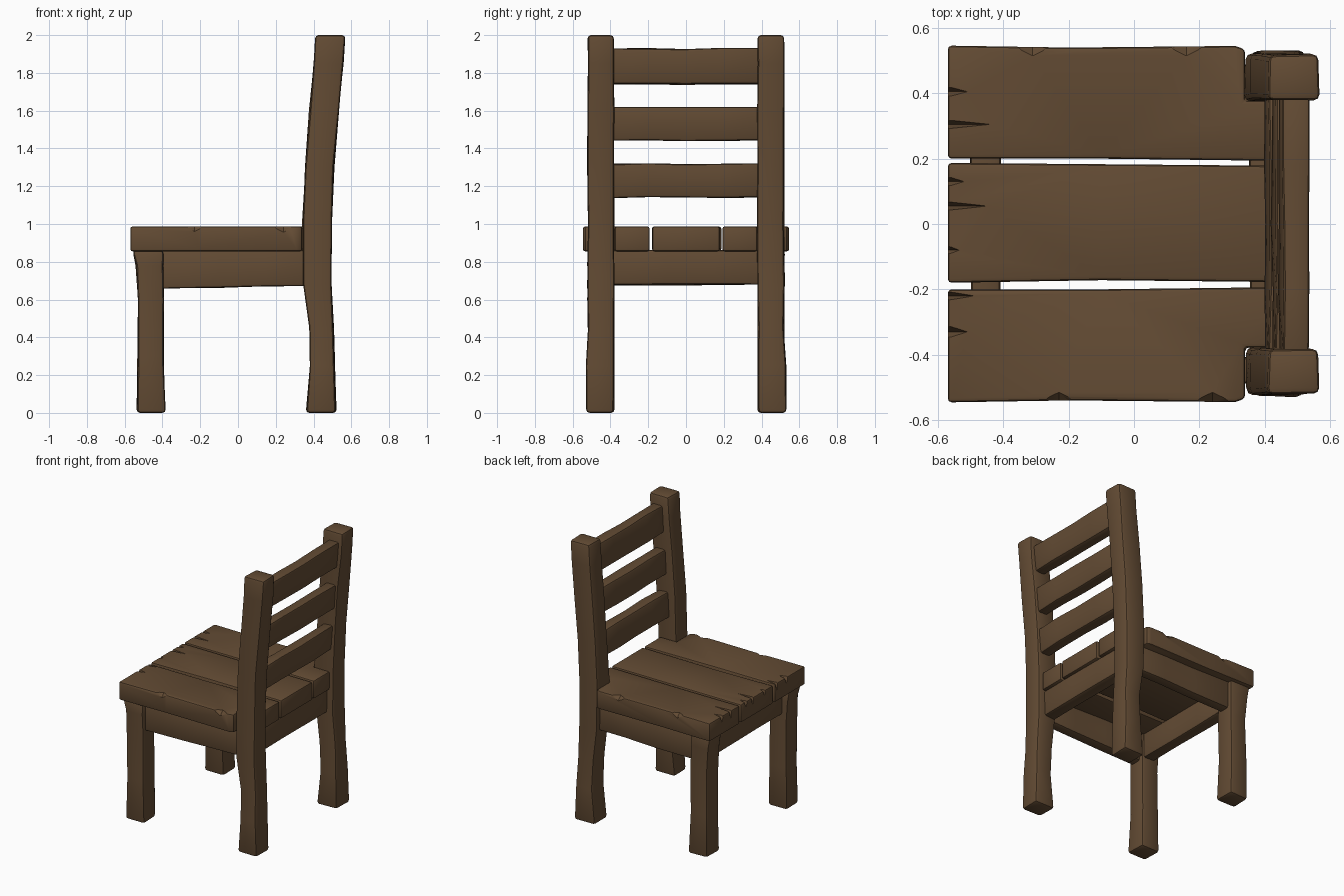
import bpy, bmesh, random
from mathutils import Vector

random.seed(4)
cube = bpy.data.objects.get("Cube")
if cube:
    bpy.data.objects.remove(cube)

wood = bpy.data.materials.new("brown wood")
wood.use_nodes = True
COLOR = (0.125, 0.071, 0.034, 1)
wood.diffuse_color = COLOR
wood.node_tree.nodes["Principled BSDF"].inputs["Base Color"].default_value = COLOR


def add_object(name, bm):
    bmesh.ops.recalc_face_normals(bm, faces=bm.faces)
    mesh = bpy.data.meshes.new(name)
    bm.to_mesh(mesh)
    bm.free()
    obj = bpy.data.objects.new(name, mesh)
    bpy.context.collection.objects.link(obj)
    mesh.materials.append(wood)
    return obj


def apply(obj, mod):
    bpy.ops.object.select_all(action="DESELECT")
    obj.select_set(True)
    bpy.context.view_layer.objects.active = obj
    bpy.ops.object.modifier_apply(modifier=mod.name)


def loft(name, rings, bevel=0.014):
    """Skin matching outlines, cap both ends and soften the edges."""
    bm = bmesh.new()
    loops = [[bm.verts.new(p) for p in ring] for ring in rings]
    n = len(loops[0])
    for a, b in zip(loops, loops[1:]):
        for i in range(n):
            j = (i + 1) % n
            bm.faces.new((a[i], a[j], b[j], b[i]))
    bm.faces.new(loops[0])
    bm.faces.new(loops[-1])
    obj = add_object(name, bm)
    mod = obj.modifiers.new("worn edges", "BEVEL")
    mod.width, mod.segments = bevel, 2
    mod.limit_method, mod.angle_limit = "ANGLE", 0.6
    apply(obj, mod)
    return obj


def wobble(amount=0.004):
    return random.uniform(-amount, amount)


def rect(axis, t, a0, a1, b0, b1):
    """Rectangle across an axis, its corners a little uneven."""
    ring = []
    for a, b in ((a0, b0), (a1, b0), (a1, b1), (a0, b1)):
        p = [a + wobble(), b + wobble()]
        p.insert(axis, t)
        ring.append(Vector(p))
    return ring


def chip(obj, base, along, inward, down=0.07):
    """Carve a wedge-shaped split into an edge."""
    base, along, inward = Vector(base), Vector(along), Vector(inward)
    out = base - inward.normalized() * 0.02 + Vector((0, 0, 0.01))
    bm = bmesh.new()
    pts = (out - along, out + along, out - Vector((0, 0, down)), base + inward)
    v = [bm.verts.new(p) for p in pts]
    for f in ((0, 1, 2), (0, 1, 3), (1, 2, 3), (0, 2, 3)):
        bm.faces.new([v[i] for i in f])
    cutter = add_object("split_cutter", bm)
    cutter.hide_render = True
    mod = obj.modifiers.new("split", "BOOLEAN")
    mod.operation, mod.solver, mod.object = "DIFFERENCE", "EXACT", cutter
    apply(obj, mod)
    bpy.data.objects.remove(cutter)


parts = []

# Curved back posts, straight front legs and side aprons
POST = [(0, .36, .52), (.25, .382, .512), (.45, .375, .505), (.68, .345, .495),
        (1.0, .34, .494), (1.3, .354, .508), (1.6, .378, .535),
        (1.85, .402, .558), (2.0, .41, .567)]
LEG = [(0, -.535, -.385), (.3, -.53, -.395), (.6, -.528, -.392),
       (.78, -.54, -.395), (.86, -.555, -.395)]
for side, s in (("left", -1), ("right", 1)):
    for name, profile in (("back_post", POST), ("front_leg", LEG)):
        rings = [rect(2, z, x0, x1, s * .38, s * (.528 if z < .3 else .52))
                 for z, x0, x1 in profile]
        parts.append(loft(f"{name}_{side}", rings, .018))
    rings = [rect(0, x, s * .41, s * .49, z, .86)
             for x, z in ((-.42, .657), (-.1, .664), (.15, .672), (.38, .672))]
    parts.append(loft(f"side_apron_{side}", rings))

# Front and back aprons
for name, x in (("front_apron", -.5), ("back_apron", .355)):
    rings = [rect(1, y, x, x + .09, .677, .86) for y in (-.4, -.1, .15, .4)]
    parts.append(loft(name, rings))

# Back slats leaning with the posts
for name, z, x in (("lower", 1.14, .40), ("middle", 1.44, .42), ("upper", 1.74, .442)):
    rings = []
    for y in (-.4, -.2, 0, .18, .4):
        ring = rect(1, y, x, x + .08, z, z + (.19 if name == "upper" else .178))
        for p in ring[2:]:
            p.x += .014
        rings.append(ring)
    parts.append(loft(f"{name}_back_slat", rings))

# Seat planks; the outer ones are notched around the back posts
BOTTOM, TOP, FRONT, BACK = .855, .987, -.57, .47


def plank(name, outline):
    rings = [[(x, y, z) for x, y in outline] for z in (BOTTOM, TOP)]
    obj = loft(name, rings, .012)
    parts.append(obj)
    return obj


middle = plank("middle_seat_plank", [(FRONT, -.18), (-.1, -.172), (BACK, -.178),
                                     (BACK, .178), (-.1, .183), (FRONT, .187)])
outer = {}
for side, s in (("left", -1), ("right", 1)):
    outline = [(FRONT, .2), (-.1, .2), (BACK, .193), (BACK, .378), (.34, .378),
               (.34, .535), (.31, .545), (-.2, .54), (FRONT, .546)]
    outer[side] = plank(f"{side}_seat_plank", [(x, s * y) for x, y in outline])

# Splits in the front edge and dents along the sides
for obj, y, width, depth in ((outer["right"], .305, .018, .13), (outer["right"], .405, .025, .06),
                             (middle, .055, .018, .12), (middle, .13, .025, .05),
                             (middle, -.08, .025, .035), (outer["left"], -.33, .03, .06),
                             (outer["left"], -.22, .02, .08)):
    chip(obj, (FRONT, y, TOP), (0, width, 0), (depth, 0, 0))
for side, s in (("left", -1), ("right", 1)):
    for x in (-.27, .2):
        chip(outer[side], (x - .04 * s, s * .543, TOP), (.12, 0, 0), (0, -s * .028, 0), .06)

# Crisp corners with softly shaded wear
bpy.ops.object.select_all(action="DESELECT")
for obj in parts:
    obj.select_set(True)
bpy.context.view_layer.objects.active = parts[0]
bpy.ops.object.shade_smooth_by_angle(angle=0.5)
